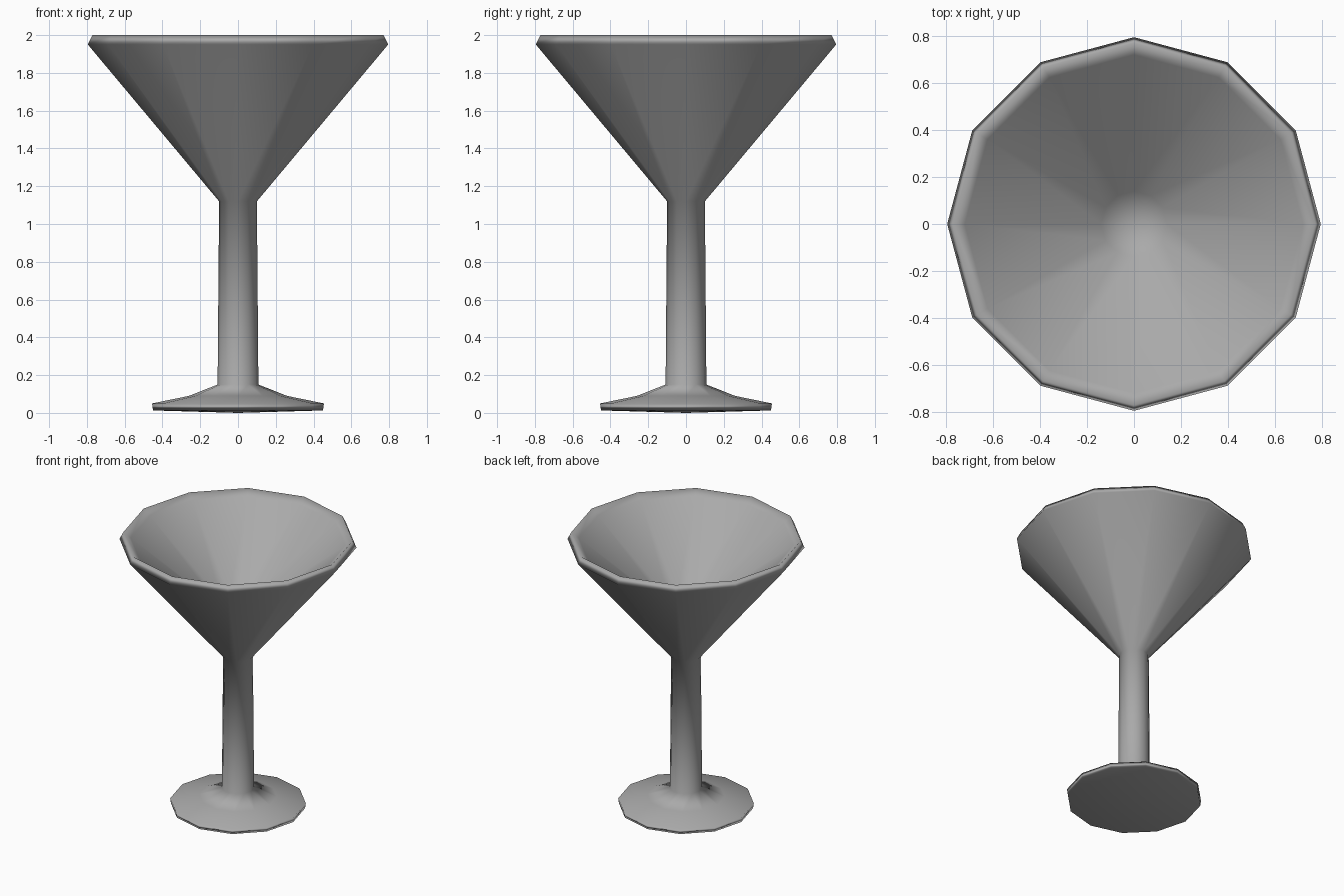
import bpy, bmesh, math

if "Cube" in bpy.data.objects:
    bpy.data.objects.remove(bpy.data.objects["Cube"])

SIDES = 12


def lathe(name, profile):
    """Spin an (r, z) profile that starts and ends on the axis."""
    bm = bmesh.new()
    rings = []
    for r, z in profile:
        if r == 0:
            rings.append([bm.verts.new((0, 0, z))] * SIDES)
        else:
            rings.append([bm.verts.new((r * math.cos(2 * math.pi * i / SIDES),
                                        r * math.sin(2 * math.pi * i / SIDES), z))
                          for i in range(SIDES)])
    for a, b in zip(rings, rings[1:]):
        for i in range(SIDES):
            j = (i + 1) % SIDES
            bm.faces.new(dict.fromkeys((a[i], a[j], b[j], b[i])))
    bmesh.ops.recalc_face_normals(bm, faces=bm.faces)
    for f in bm.faces:
        f.smooth = True
    mesh = bpy.data.meshes.new(name)
    bm.to_mesh(mesh)
    bm.free()
    mat = bpy.data.materials.new("grey_glass")
    mat.diffuse_color = (0.4, 0.4, 0.4, 1)
    mat.use_nodes = True
    mat.node_tree.nodes["Principled BSDF"].inputs["Base Color"].default_value = mat.diffuse_color
    mesh.materials.append(mat)
    obj = bpy.data.objects.new(name, mesh)
    bpy.context.collection.objects.link(obj)
    # large faces dominate the smooth shading
    obj.modifiers.new("weighted_normals", 'WEIGHTED_NORMAL').mode = 'FACE_AREA'
    return obj


lathe("cocktail_glass", [
    # foot
    (0, 0), (0.45, 0.013), (0.455, 0.05), (0.26, 0.09),
    # stem
    (0.108, 0.15), (0.1, 1.12),
    # bowl outside and rim
    (0.795, 1.95), (0.77, 2.0), (0.72, 1.96),
    # bowl inside
    (0.14, 1.5), (0, 1.46),
])
